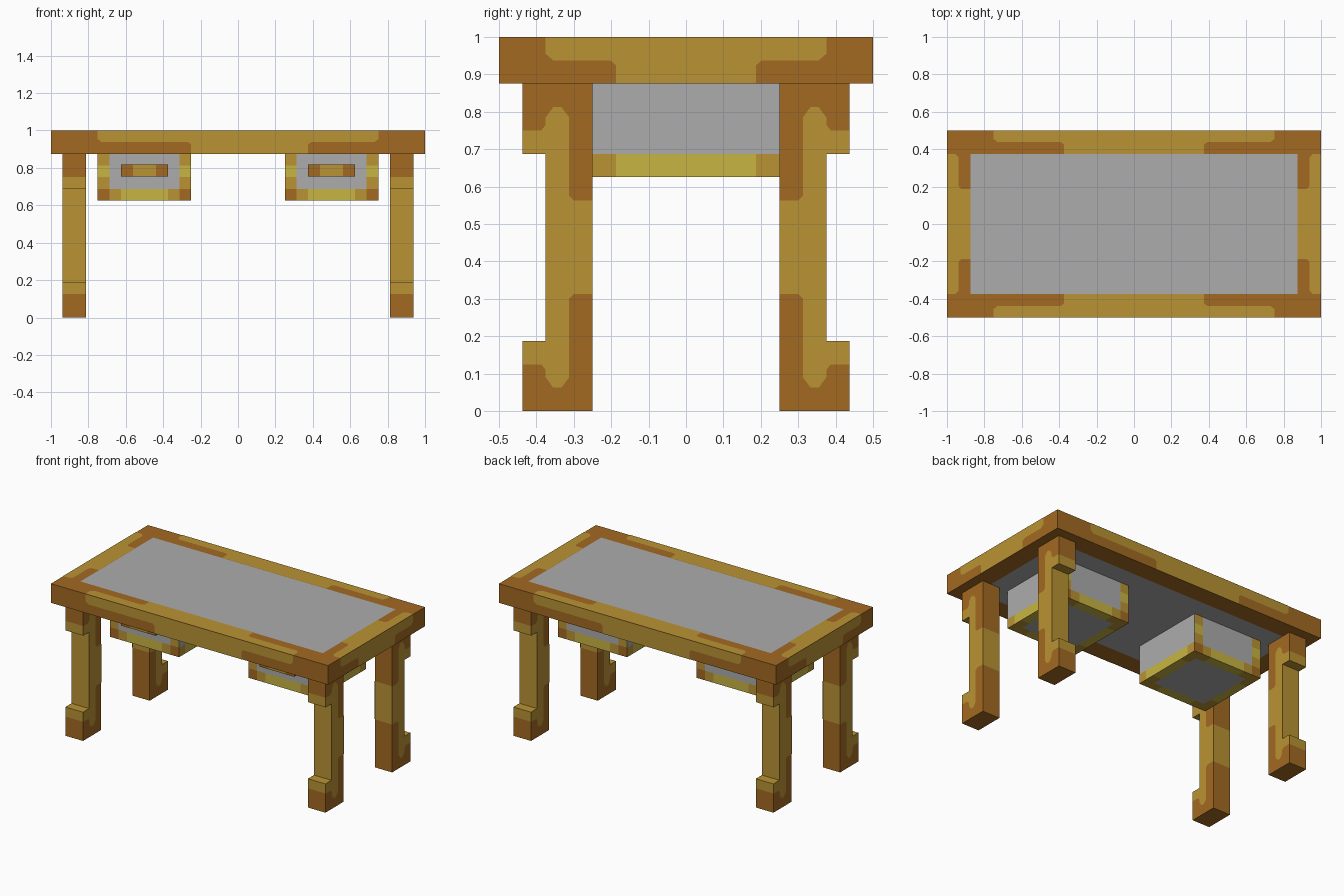
import bpy, bmesh
from mathutils import Vector

cube = bpy.data.objects.get("Cube")
if cube:
    bpy.data.objects.remove(cube, do_unlink=True)


def material(name, rgb):
    m = bpy.data.materials.new(name)
    m.use_nodes = True
    m.diffuse_color = (*rgb, 1)
    m.node_tree.nodes["Principled BSDF"].inputs["Base Color"].default_value = (*rgb, 1)
    return m


MATS = [material("dark wood", (0.366, 0.144, 0.016)),
        material("tan wood", (0.491, 0.292, 0.034)),
        material("yellow wood", (0.578, 0.462, 0.056)),
        material("grey panel", (0.413, 0.413, 0.413))]
DARK, TAN, YELLOW, GREY = range(4)
LIFT = 0.002  # height of painted plates above the wood
U = 0.0625    # basic width of the trim


def box(lo, hi):
    bm = bmesh.new()
    bmesh.ops.create_cube(bm, size=1)
    lo, hi = Vector(lo), Vector(hi)
    for v in bm.verts:
        v.co = (lo + hi) / 2 + v.co * (hi - lo)
    return bm


def cut(bm, axis, places):
    normal = Vector((0, 0, 0))
    normal[axis] = 1
    for p in places:
        bmesh.ops.bisect_plane(bm, geom=bm.verts[:] + bm.edges[:] + bm.faces[:],
                               plane_co=normal * p, plane_no=normal)


def paint(bm, rule):
    bm.normal_update()
    for f in bm.faces:
        f.material_index = rule(f.calc_center_median(), f.normal)


def plate(bm, points, axis, side):
    """Flat painted shape lifted slightly off the face it decorates."""
    lift = Vector((0, 0, 0))
    lift[axis] = side * LIFT
    f = bm.faces.new([bm.verts.new(Vector(p) + lift) for p in points])
    f.normal_update()
    if f.normal[axis] * side < 0:
        f.normal_flip()
    f.material_index = TAN


def finish(bm, name):
    mesh = bpy.data.meshes.new(name)
    bm.to_mesh(mesh)
    bm.free()
    for m in MATS:
        mesh.materials.append(m)
    bpy.context.collection.objects.link(bpy.data.objects.new(name, mesh))


# Tabletop with a grey centre panel above and below
top = box((-1, -0.5, 0.875), (1, 0.5, 1))
cut(top, 0, (-0.875, 0.875))
cut(top, 1, (-0.375, 0.375))
paint(top, lambda c, n: GREY if abs(n.z) > 0.5 and abs(c.x) < 0.875
      and abs(c.y) < 0.375 else DARK)


def grain(a, left, right):
    """Outline of a light streak: wide along the outer edge, narrower inside."""
    def end(x, s):
        return [(s * a, 0), (s * a, 0.045), (s * (a - 0.02), U),
                (x + s * 0.015, U), (x, U + 0.013), (x, 2 * U)]
    return end(left, -1) + end(right, 1)[::-1]


for s in (-1, 1):
    long_top = grain(0.75, -0.375, 0.375)
    long_side = grain(0.75, -0.25, 0.375) if s < 0 else grain(0.75, -0.375, 0.25)
    short = grain(0.375, -0.1875, 0.1875)
    plate(top, [(u, s * (0.5 - v), 1) for u, v in long_top], 2, 1)
    plate(top, [(s * (1 - v), u, 1) for u, v in short], 2, 1)
    plate(top, [(u, s * 0.5, 1 - v) for u, v in long_side], 1, s)
    plate(top, [(s, u, 1 - v) for u, v in short], 0, s)
finish(top, "tabletop")

# Legs: a post with a block at the foot and at the head
MIDDLE = 0.4375
HALF_PROFILE = [(0.25, 0.875), (0.4375, 0.875), (0.4375, 0.6875), (0.375, 0.6875)]
HALF_GRAIN = [(0.25, 0.5625), (0.3, 0.5625), (0.3125, 0.575), (0.3125, 0.785),
              (0.333, 0.8125), (0.355, 0.8125), (0.375, 0.785), (0.375, 0.765),
              (0.387, 0.75), (0.4375, 0.75), (0.4375, 0.6875), (0.375, 0.6875)]


def mirrored(half):
    return half + [(y, 2 * MIDDLE - z) for y, z in reversed(half)]


def leg_rule(c, n):
    if abs(n.z) > 0.5:
        return TAN if 0.1 < c.z < 0.8 else DARK
    reach = 0.3125 if n.y > 0.5 else 0.125
    return TAN if abs(n.y) > 0.5 and abs(c.z - MIDDLE) < reach else DARK


def leg(sx, sy, name):
    bm = bmesh.new()
    base = bm.faces.new([bm.verts.new((0.8125, y, z)) for y, z in mirrored(HALF_PROFILE)])
    new = bmesh.ops.extrude_face_region(bm, geom=[base])["geom"]
    moved = [v for v in new if isinstance(v, bmesh.types.BMVert)]
    bmesh.ops.translate(bm, verts=moved, vec=(0.125, 0, 0))
    bmesh.ops.recalc_face_normals(bm, faces=bm.faces[:])
    cut(bm, 2, (0.125, 0.3125, 0.5625, 0.75))
    # inner face has a shorter light band than the outer one
    paint(bm, lambda c, n: (TAN if abs(c.z - MIDDLE) < 0.125 else DARK)
          if n.y < -0.5 else leg_rule(c, n))
    for x, side in ((0.8125, -1), (0.9375, 1)):
        plate(bm, [(x, y, z) for y, z in mirrored(HALF_GRAIN)], 0, side)
    bmesh.ops.scale(bm, vec=(sx, sy, 1), verts=bm.verts[:])
    if sx * sy < 0:
        bmesh.ops.reverse_faces(bm, faces=bm.faces[:])
    finish(bm, name)


# Drawer boxes and handles
def drawer_rule(mid):
    def rule(c, n):
        dx, dy = abs(c.x - mid), abs(c.y)
        if abs(n.z) > 0.5:
            if dx < 3 * U and dy < 3 * U:
                return GREY
            return TAN if dx > 2 * U and dy > 2 * U else YELLOW
        if abs(n.x) > 0.5:
            if c.z > 0.6875:
                return GREY
            return TAN if dy > 3 * U else YELLOW
        if c.z < 0.6875:
            return DARK if dx > 3 * U else TAN if dx > 2 * U else YELLOW
        if dx < 3 * U:
            return GREY
        return YELLOW if 0.75 < c.z < 0.8125 else TAN
    return rule


def drawer(mid, name):
    bm = box((mid - 4 * U, -4 * U, 0.625), (mid + 4 * U, 4 * U, 0.875))
    steps = [k * U for k in (-3, -2, 2, 3)]
    cut(bm, 0, [mid + k for k in steps])
    cut(bm, 1, steps)
    cut(bm, 2, (0.6875, 0.75, 0.8125))
    paint(bm, drawer_rule(mid))
    finish(bm, name + "_drawer")
    handle = box((mid - 2 * U, -5 * U, 0.755), (mid + 2 * U, -4 * U, 0.8175))
    cut(handle, 0, (mid - U, mid + U))
    paint(handle, lambda c, n: TAN if abs(c.x - mid) < U else DARK)
    finish(handle, name + "_handle")


for sx, side in ((1, "left"), (-1, "right")):
    drawer(sx * 0.5, side)
    for sy, end in ((-1, "front"), (1, "back")):
        leg(sx, sy, f"{end}_{side}_leg")
